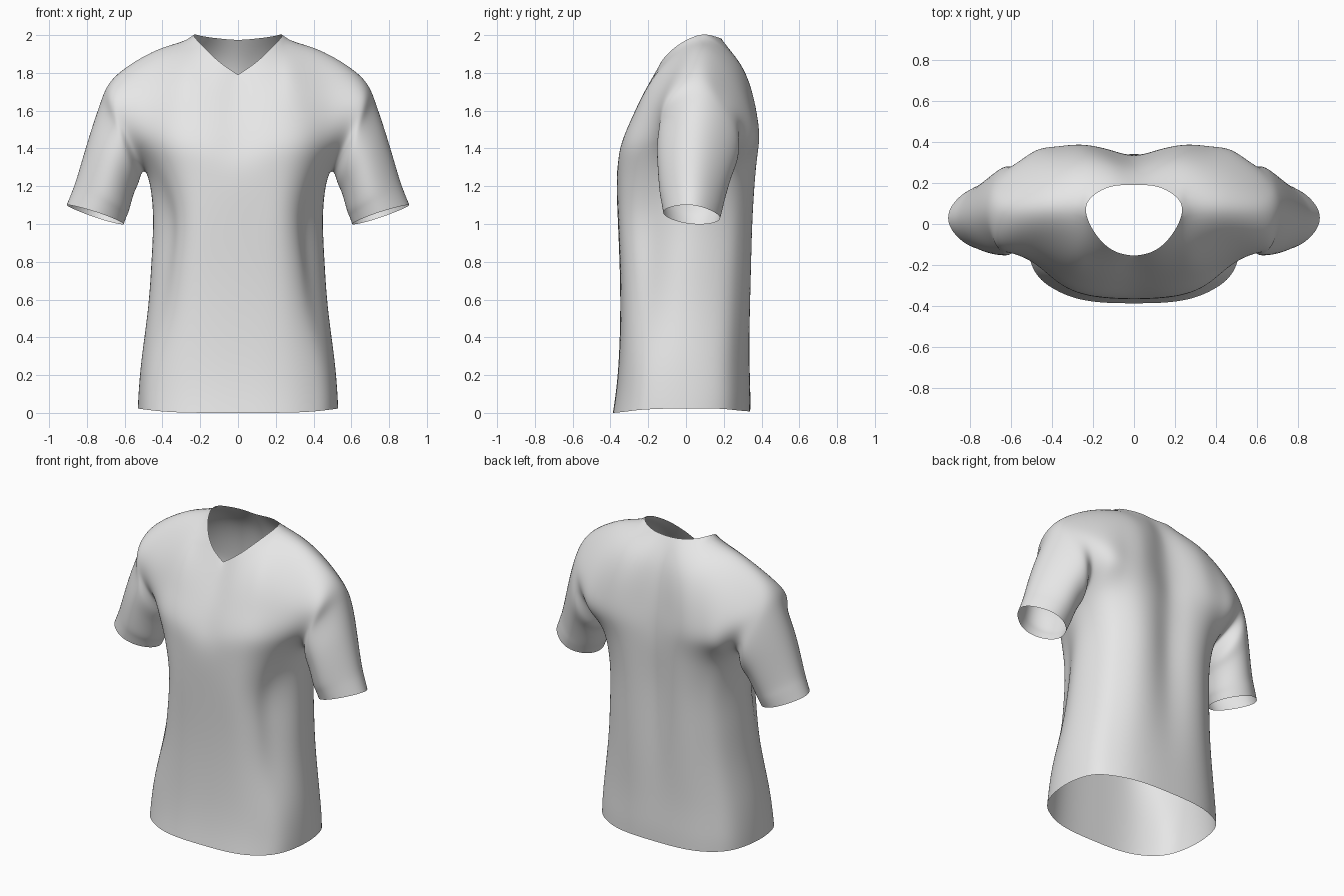
import bpy, bmesh, math
from mathutils import Vector

if "Cube" in bpy.data.objects:
    bpy.data.objects.remove(bpy.data.objects["Cube"])

# ---- torso below the armpit: z, half width, y front, y side, y back, side fold, back groove
LOWER = [
    (0.00, .53, -.387, -.02, .34, 1.0, 0),
    (0.12, .525, -.37, -.02, .34, 1.0, 0),
    (0.30, .508, -.355, -.03, .34, .98, .005),
    (0.55, .475, -.348, -.03, .35, .93, .02),
    (0.80, .455, -.352, -.02, .36, .89, .035),
    (1.05, .447, -.362, .00, .37, .88, .045),
    (1.27, .485, -.365, .04, .385, .94, .05),
]
# quarter outline from the centre line to the side seam
QUARTER = [(0, 1), (.28, .99), (.54, .93), (.76, .79), (.93, .53), (1, 0)]

# ---- chest and back panels above the armpit, centre line to armhole
NECK_SHOULDER = [(.235, .07, 2.0), (.43, .07, 1.92), (.64, .06, 1.79)]
FRONT = [
    [(0, -.337, 1.41), (.13, -.345, 1.41), (.26, -.332, 1.42), (.37, -.285, 1.42), (.47, -.195, 1.42), (.545, -.11, 1.40)],
    [(0, -.285, 1.54), (.125, -.29, 1.55), (.25, -.278, 1.57), (.36, -.24, 1.58), (.49, -.18, 1.57), (.61, -.14, 1.55)],
    [(0, -.222, 1.67), (.115, -.218, 1.70), (.225, -.19, 1.75), (.31, -.145, 1.79), (.48, -.10, 1.75), (.655, -.085, 1.69)],
    [(0, -.155, 1.79), (.1, -.13, 1.86), (.19, -.045, 1.945)] + NECK_SHOULDER,
]
BACK = [
    [(0, .335, 1.42), (.13, .365, 1.42), (.26, .385, 1.42), (.38, .37, 1.42), (.48, .335, 1.42), (.54, .25, 1.40)],
    [(0, .32, 1.58), (.13, .35, 1.58), (.25, .375, 1.58), (.37, .365, 1.58), (.49, .34, 1.58), (.60, .28, 1.56)],
    [(0, .275, 1.80), (.11, .295, 1.81), (.22, .303, 1.82), (.33, .275, 1.83), (.49, .235, 1.78), (.645, .18, 1.70)],
    [(0, .19, 1.975), (.1, .185, 1.982), (.19, .145, 1.995)] + NECK_SHOULDER,
]
# ---- sleeve rings: outer x, z, inner x, z, y front, y back
SLEEVE = [
    (.725, 1.65, .525, 1.225, -.15, .28),
    (.785, 1.47, .55, 1.165, -.15, .25),
    (.845, 1.27, .575, 1.08, -.14, .21),
    (.875, 1.18, .59, 1.04, -.13, .195),
    (.907, 1.10, .605, 1.00, -.12, .18),
]


def lower_row(row, back):
    z, w, yf, ys, yb, fold, groove = row
    out = []
    for i, (u, v) in enumerate(QUARTER):
        k = 1
        if not back and i in (3, 4):          # cloth falls inward beside the front panel
            k = fold if i == 4 else (1 + fold) / 2
        y = ys + ((yb if back else yf) - ys) * v * k
        if back and i < 2:                    # hollow along the spine
            y -= groove * (1, .4)[i]
        lift = (.024 * u ** 4 + (.008 if back else 0) * v) if z == 0 else 0
        out.append((w * u * k, y, z + lift))
    return out


def sleeve_ring(r):
    ox, oz, ix, iz, yf, yb = r
    out = []
    for k in range(8):
        c, s = math.cos(k * math.pi / 4), math.sin(k * math.pi / 4)
        if k in (3, 5):                       # narrower along the outer edge
            s *= .86
        out.append(((ox + ix) / 2 - c * (ox - ix) / 2,
                    (yf + yb) / 2 - s * (yb - yf) / 2,
                    (oz + iz) / 2 - c * (oz - iz) / 2 + .015 * s))
    return out + out[:1]


def add_grid(bm, rows, side):
    vs = [[bm.verts.new((x * side, y, z)) for x, y, z in r] for r in rows]
    for a, b in zip(vs, vs[1:]):
        for i in range(len(a) - 1):
            bm.faces.new((a[i], a[i + 1], b[i + 1], b[i]))


def limit_point(v, sharp):
    """Where the smoothed surface puts this cage point."""
    if v in sharp:
        return v.co.copy()
    if v.is_boundary:
        ends = [e.other_vert(v).co for e in v.link_edges if e.is_boundary]
        return (4 * v.co + ends[0] + ends[1]) / 6
    n = len(v.link_edges)
    near = [e.other_vert(v) for e in v.link_edges]
    total = v.co * (n * n)
    for w in near:
        total = total + 4 * w.co
    for f in v.link_faces:
        for w in f.verts:
            if w != v and w not in near:
                total = total + w.co
    return total / (n * (n + 5))


bm = bmesh.new()
front = [lower_row(r, False) for r in LOWER] + FRONT
back = [lower_row(r, True) for r in LOWER] + BACK
armpit = len(LOWER) - 1
hole = [r[-1] for r in front[armpit:]] + [r[-1] for r in back[armpit:-1]][::-1]
for side in (1, -1):
    add_grid(bm, front, side)
    add_grid(bm, back, side)
    add_grid(bm, [hole] + [sleeve_ring(r) for r in SLEEVE], side)
bmesh.ops.remove_doubles(bm, verts=bm.verts[:], dist=1e-4)
bmesh.ops.recalc_face_normals(bm, faces=bm.faces[:])
bm.normal_update()
chest = min(bm.faces, key=lambda f: (f.calc_center_median() - Vector((.05, -.35, .9))).length)
if chest.normal.y > 0:
    bmesh.ops.reverse_faces(bm, faces=bm.faces[:])

# sharp point of the V neck
crease = bm.verts.layers.float.new("crease_vert")
v_point = min(bm.verts, key=lambda v: (v.co - Vector((0, -.155, 1.79))).length)
v_point[crease] = 1.0

# push the cage out so the smoothed cloth passes through the given points
target = {v: v.co.copy() for v in bm.verts}
for _ in range(15):
    moved = {v: v.co + target[v] - limit_point(v, {v_point}) for v in bm.verts}
    for v, co in moved.items():
        v.co = co

mesh = bpy.data.meshes.new("tee_shirt")
bm.to_mesh(mesh)
bm.free()
shirt = bpy.data.objects.new("tee_shirt", mesh)
bpy.context.collection.objects.link(shirt)
for p in mesh.polygons:
    p.use_smooth = True
sub = shirt.modifiers.new("smooth_cloth", 'SUBSURF')
sub.levels = sub.render_levels = 3

cloth = bpy.data.materials.new("light_grey_cloth")
cloth.diffuse_color = (.8, .8, .8, 1)
cloth.use_nodes = True
cloth.node_tree.nodes["Principled BSDF"].inputs["Base Color"].default_value = cloth.diffuse_color
mesh.materials.append(cloth)
